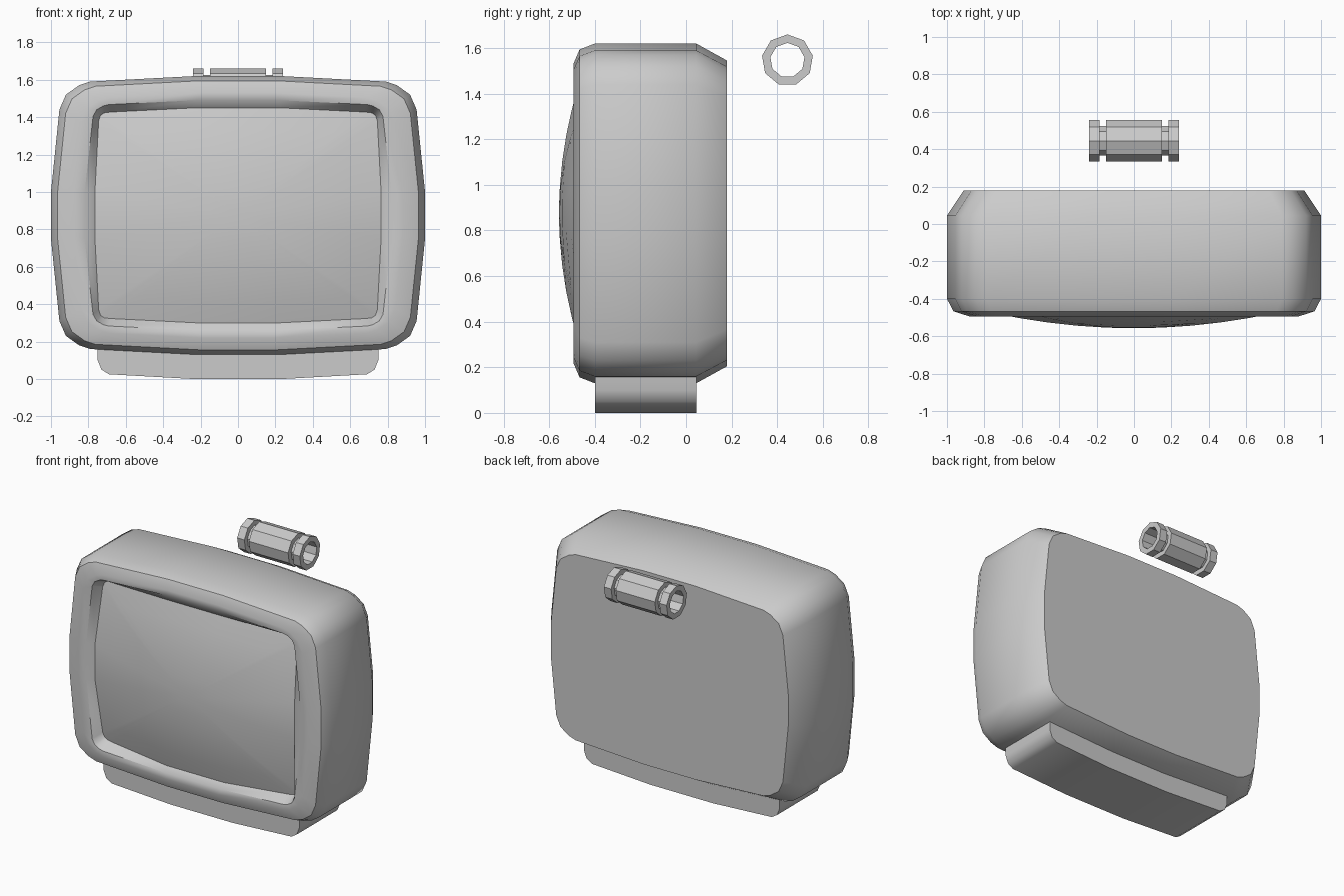
import bpy, math

if "Cube" in bpy.data.objects:
    bpy.data.objects.remove(bpy.data.objects["Cube"])

CZ = 0.875  # height of the cabinet centre

# Quarter outlines (x, z from centre), top middle round to the side
OUTER = [(.22, .745), (.79, .715), (.85, .695), (.92, .645), (.955, .565), (1, .125)]
OPENING = [(.22, .615), (.69, .592), (.72, .585), (.755, .565), (.775, .53), (.82, .125)]
INNER = [(.22, .575), (.68, .552), (.715, .548), (.735, .535), (.745, .505), (.765, .125)]


def full_loop(q):
    """Mirror a quarter outline into a loop, counter-clockwise from the front."""
    r = q[::-1]
    return (r + [(-x, z) for x, z in q] + [(-x, -z) for x, z in r]
            + [(x, -z) for x, z in q])


def bulge(x, z):
    return -0.557 + 0.137 * x * x + 0.25 * z * z


def ring(q, y, sx=1, sz=1):
    """Loop of 3D points; y is a depth or a function of x and z."""
    pts = [(x * sx, z * sz) for x, z in full_loop(q)]
    return [(x, y(x, z) if callable(y) else y, z + CZ) for x, z in pts]


def loft(name, rings, cap_start=False, cap_end=False, closed=False, angle=None):
    n, m = len(rings[0]), len(rings)
    verts = [p for r in rings for p in r]
    faces = []
    for k in range(m if closed else m - 1):
        a, b = k * n, (k + 1) % m * n
        for i in range(n):
            j = (i + 1) % n
            faces.append((a + i, a + j, b + j, b + i))
    if cap_start:
        faces.append(tuple(reversed(range(n))))
    if cap_end:
        faces.append(tuple(range((m - 1) * n, m * n)))
    mesh = bpy.data.meshes.new(name)
    mesh.from_pydata(verts, [], faces)
    ob = bpy.data.objects.new(name, mesh)
    bpy.context.collection.objects.link(ob)
    if angle:
        bpy.ops.object.select_all(action='DESELECT')
        ob.select_set(True)
        bpy.context.view_layer.objects.active = ob
        bpy.ops.object.shade_smooth_by_angle(angle=math.radians(angle))
    return ob


# Cabinet: back panel, sides, front bevels, frame and sloped recess
loft("cabinet", [
    ring(OUTER, 0.18, 0.91, 0.90),
    ring(OUTER, 0.045),
    ring(OUTER, -0.40),
    ring(OUTER, -0.467, 0.965, 0.965),
    ring(OUTER, -0.494, 0.88, 0.88),
    ring(OPENING, -0.49),
    ring(INNER, bulge),
], cap_start=True, angle=40)

# Screen: bulging glass
loft("screen", [ring(INNER, bulge, t, t) for t in (1, .8, .6, .4, .2, .08)],
     cap_end=True, angle=40)

# Base: rounded foot under the cabinet
half = [(.24, 0), (.69, .025), (.73, .05), (.75, .10), (.75, .25)]
foot = half + [(-x, z) for x, z in reversed(half)]
loft("base", [[(x, y, z) for x, z in foot] for y in (0.045, -0.40)],
     cap_start=True, cap_end=True, angle=40)

# Rear connector: nine-sided hollow barrel with two grooves
def nonagon(x, r):
    a = [math.pi / 2 - i * math.tau / 9 for i in range(9)]
    return [(x, 0.445 + r * math.cos(t), 1.547 + r * math.sin(t)) for t in a]

R, G, H = 0.113, 0.079, 0.076
profile = [(-.24, H), (-.24, R), (-.185, R), (-.185, G), (-.15, G), (-.15, R)]
profile += [(-x, r) for x, r in reversed(profile)]
barrel = loft("rear_connector", [nonagon(x, r) for x, r in profile], closed=True)

# Make the barrel normals face outwards
import bmesh
bm = bmesh.new()
bm.from_mesh(barrel.data)
bmesh.ops.recalc_face_normals(bm, faces=bm.faces)
bm.to_mesh(barrel.data)
bm.free()
